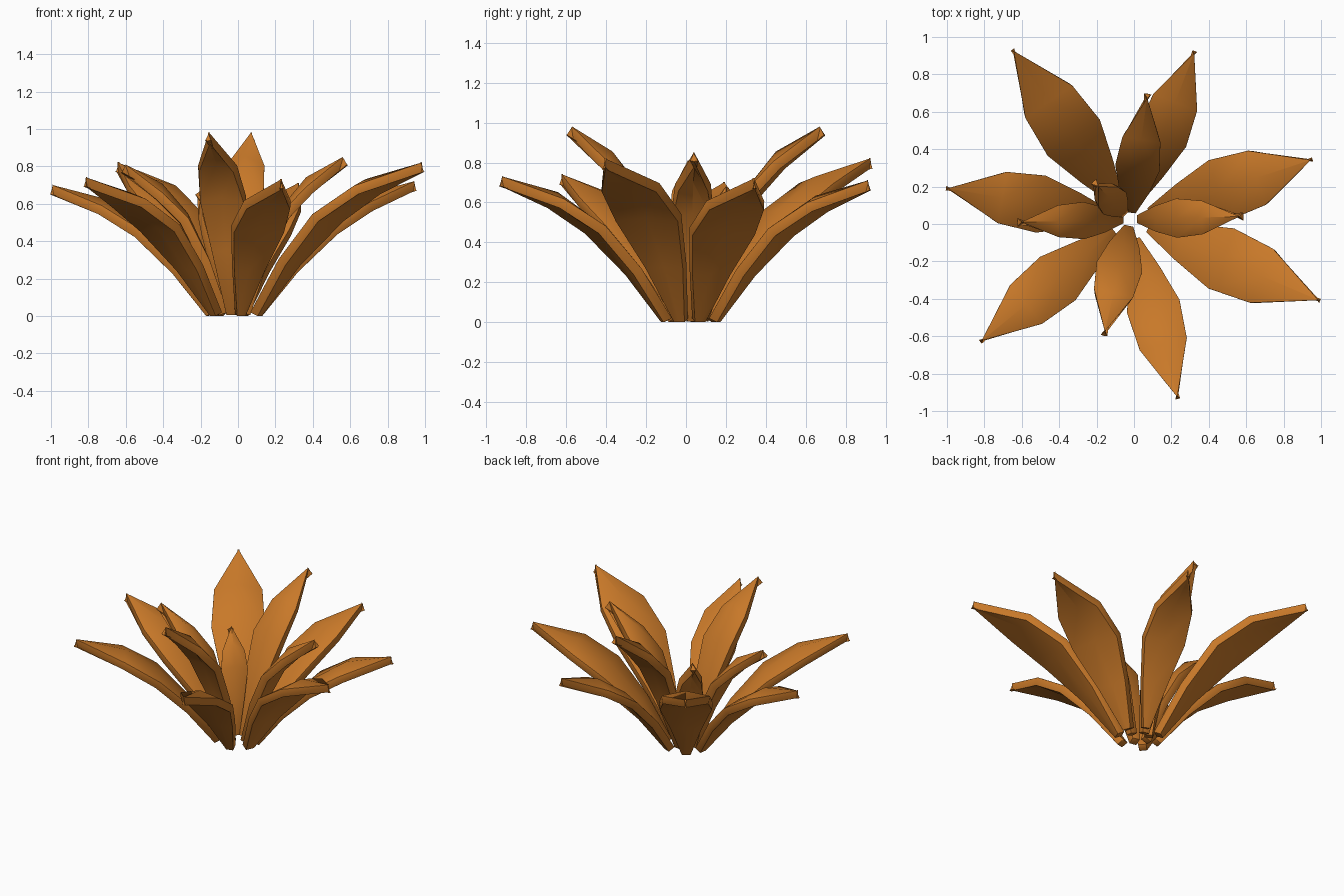
import bpy, bmesh, math
from mathutils import Vector

if "Cube" in bpy.data.objects:
    bpy.data.objects.remove(bpy.data.objects["Cube"])

mat = bpy.data.materials.new("burnt orange")
mat.diffuse_color = (0.58, 0.19, 0.022, 1)
mat.use_nodes = True
mat.node_tree.nodes["Principled BSDF"].inputs["Base Color"].default_value = mat.diffuse_color

CENTRE = Vector((-0.02, 0.025, 0))
# along-leaf stations: horizontal fraction, height fraction, width fraction, edge droop
OUTER_ST = [(0, 0, 0.17, 0), (0.20, 0.36, 0.60, 0.005), (0.43, 0.68, 1.0, 0.02),
            (0.67, 0.89, 0.90, 0.035), (1, 1, 0.02, 0)]
INNER_ST = [(0, 0, 0.20, 0), (0.18, 0.36, 0.66, 0.005), (0.39, 0.67, 1.0, 0.025),
            (0.64, 0.87, 0.86, 0.05), (1, 1, 0.02, 0)]
THICK = 0.052


def leaf(name, tip, width, base_r, stations):
    """Arching pointed leaf from the crown out to its tip."""
    tip = Vector(tip)
    flat = Vector((tip.x, tip.y, 0)) - CENTRE
    out = flat.normalized()
    side = Vector((-out.y, out.x, 0))
    reach = flat.length - base_r
    bm = bmesh.new()
    rows = []
    for h, z, w, droop in stations:
        mid = CENTRE + out * (base_r + h * reach)
        mid.z = 0.02 + z * (tip.z - 0.02)
        half = width * w / 2
        rows.append([bm.verts.new(mid + side * half * s - Vector((0, 0, droop * abs(s))))
                     for s in (-1, 0, 1)])
    for a, b in zip(rows, rows[1:]):
        for i in range(2):
            bm.faces.new((a[i], b[i], b[i + 1], a[i + 1]))
    bmesh.ops.recalc_face_normals(bm, faces=bm.faces)
    if sum(f.normal.z for f in bm.faces) < 0:
        bmesh.ops.reverse_faces(bm, faces=bm.faces)
    me = bpy.data.meshes.new(name)
    bm.to_mesh(me)
    bm.free()
    me.materials.append(mat)
    ob = bpy.data.objects.new(name, me)
    bpy.context.collection.objects.link(ob)
    # thickness grows downward and outward, with rounded rims
    sol = ob.modifiers.new("thickness", 'SOLIDIFY')
    sol.thickness = THICK
    sol.offset = -1
    bev = ob.modifiers.new("rim", 'BEVEL')
    bev.width = 0.015
    bev.segments = 2
    bev.limit_method = 'ANGLE'
    bev.angle_limit = math.radians(55)
    bpy.ops.object.select_all(action='DESELECT')
    ob.select_set(True)
    bpy.context.view_layer.objects.active = ob
    for m in ("thickness", "rim"):
        bpy.ops.object.modifier_apply(modifier=m)
    # trim the foot flat on the ground
    for v in ob.data.vertices:
        v.co.z = max(v.co.z, 0)
    bpy.ops.object.shade_smooth_by_angle(angle=math.radians(35))


# outer ring: tip position, width
OUTER = [((-0.64, 0.92, 0.82), 0.34), ((0.32, 0.91, 0.71), 0.28), ((0.94, 0.34, 0.72), 0.34),
         ((0.98, -0.405, 0.82), 0.35), ((0.23, -0.92, 0.73), 0.29), ((-0.81, -0.62, 0.74), 0.30),
         ((-0.99, 0.19, 0.70), 0.31)]
for i, (tip, w) in enumerate(OUTER):
    leaf(f"outer_leaf_{i + 1}", tip, w, 0.105, OUTER_ST)

# inner upright leaves
INNER = [((0.07, 0.67, 0.98), 0.24), ((0.56, 0.04, 0.85), 0.21), ((-0.155, -0.57, 0.98), 0.25),
         ((-0.60, 0.01, 0.81), 0.20), ((-0.19, 0.20, 0.68), 0.17)]
for i, (tip, w) in enumerate(INNER):
    leaf(f"inner_leaf_{i + 1}", tip, w, 0.035, INNER_ST)
